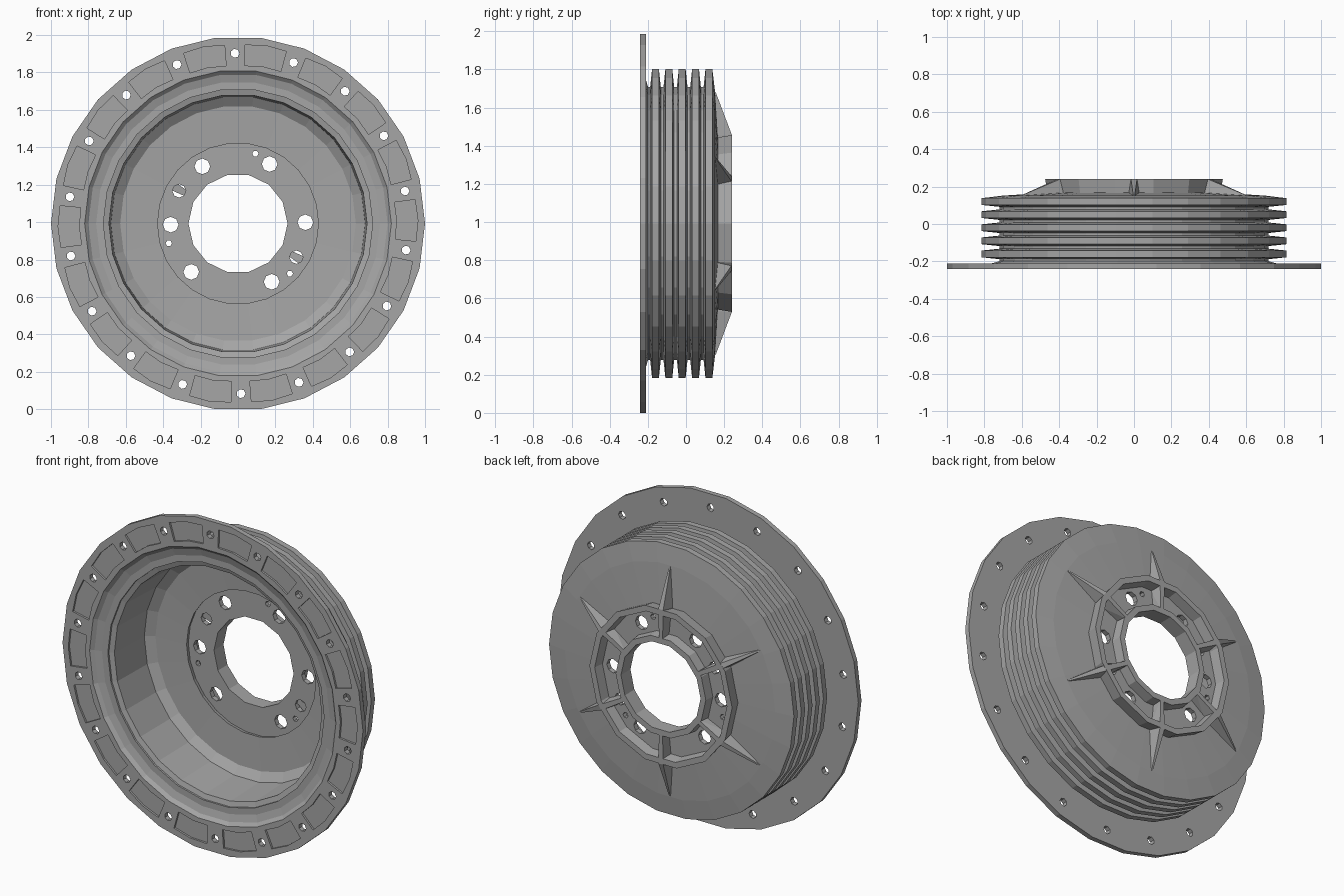
import bpy, bmesh
from math import sin, cos, pi, radians
from mathutils import Vector

if "Cube" in bpy.data.objects:
    bpy.data.objects.remove(bpy.data.objects["Cube"])

SIDES = 26
CENTRE_Z = cos(pi / SIDES)

grey = bpy.data.materials.new("cast_iron_grey")
grey.use_nodes = True
grey.diffuse_color = (0.38, 0.38, 0.38, 1)
grey.node_tree.nodes["Principled BSDF"].inputs["Base Color"].default_value = grey.diffuse_color


def polar(r, angle, y):
    return Vector((r * cos(angle), y, CENTRE_Z + r * sin(angle)))


def finish(bm, name):
    bmesh.ops.recalc_face_normals(bm, faces=bm.faces)
    mesh = bpy.data.meshes.new(name)
    bm.to_mesh(mesh)
    bm.free()
    mesh.materials.append(grey)
    obj = bpy.data.objects.new(name, mesh)
    bpy.context.collection.objects.link(obj)
    return obj


def lathe(name, profile, sides):
    """Spin a closed (radius, y) outline around the wheel axis."""
    bm = bmesh.new()
    rings = [[bm.verts.new(polar(r, 2 * pi * i / sides, y)) for r, y in profile]
             for i in range(sides)]
    n = len(profile)
    for i in range(sides):
        a, b = rings[i], rings[(i + 1) % sides]
        for j in range(n):
            k = (j + 1) % n
            bm.faces.new((a[j], a[k], b[k], b[j]))
    return finish(bm, name)


def prism(bm, outline, y0, y1):
    """Extrude an outline of (radius, angle) points along y."""
    front = [bm.verts.new(polar(r, a, y0)) for r, a in outline]
    back = [bm.verts.new(polar(r, a, y1)) for r, a in outline]
    bm.faces.new(front)
    bm.faces.new(back[::-1])
    n = len(outline)
    for i in range(n):
        k = (i + 1) % n
        bm.faces.new((front[i], back[i], back[k], front[k]))


def hole(bm, r, degrees, size, y0, y1, sides=8):
    c = polar(r, radians(degrees), 0)
    rings = [[bm.verts.new(c + Vector((size * cos(2 * pi * i / sides), y,
                                       size * sin(2 * pi * i / sides))))
              for i in range(sides)] for y in (y0, y1)]
    bm.faces.new(rings[0])
    bm.faces.new(rings[1][::-1])
    for i in range(sides):
        k = (i + 1) % sides
        bm.faces.new((rings[0][i], rings[1][i], rings[1][k], rings[0][k]))


def cut(obj, bm):
    cutter = finish(bm, "cutter")
    cutter.hide_render = True
    mod = obj.modifiers.new("cut", 'BOOLEAN')
    mod.operation = 'DIFFERENCE'
    mod.solver = 'EXACT'
    mod.object = cutter
    deps = bpy.context.evaluated_depsgraph_get()
    mesh = bpy.data.meshes.new_from_object(obj.evaluated_get(deps))
    obj.modifiers.clear()
    obj.data = mesh
    bpy.data.objects.remove(cutter)


# Drum shell: flange, five cooling fins, back plate, hollow inside
profile = [(1.0, -0.24), (1.0, -0.21), (0.72, -0.21)]
for i in range(5):
    c = -0.16 + 0.07 * i
    profile += [(0.72, c - 0.028), (0.815, c - 0.018), (0.815, c + 0.018), (0.72, c + 0.028)]
profile[-1] = (0.70, 0.152)
profile += [(0.44, 0.168), (0.43, 0.125), (0.63, 0.115), (0.68, 0.08),
            (0.69, -0.19), (0.80, -0.222), (0.82, -0.24)]
drum = lathe("drum_shell", profile, SIDES)

# Flange bolt holes and shallow pockets between them
bm = bmesh.new()
for i in range(18):
    angle = 91 + 20 * i
    hole(bm, 0.91, angle, 0.024, -0.3, -0.15, 7)
    mid, half = radians(angle + 10), radians(6.7)
    prism(bm, [(0.845, mid - half), (0.955, mid - half), (0.962, mid),
               (0.955, mid + half), (0.845, mid + half), (0.85, mid)], -0.3, -0.228)
cut(drum, bm)

# Hub with a collar around the bore and an outer wall
hub = lathe("hub", [(0.265, 0.15), (0.46, 0.15), (0.475, 0.24), (0.44, 0.24),
                    (0.43, 0.18), (0.305, 0.18), (0.30, 0.24), (0.265, 0.24)], 14)

# Wheel stud holes, two medium holes and three small holes
bm = bmesh.new()
for angle in (1, 62, 122, 181, 226, -60):
    hole(bm, 0.36, angle, 0.042, 0.1, 0.21)
for angle in (-30, 151):
    hole(bm, 0.36, angle, 0.036, 0.1, 0.21)
for angle in (-44, 76, 196):
    hole(bm, 0.385, angle, 0.017, 0.1, 0.21, 6)
cut(hub, bm)

# Six radial ribs, tapering to a point on the back plate
rib_points = [(0.285, 0.17, 0.012), (0.285, 0.24, 0.012), (0.465, 0.24, 0.016),
              (0.69, 0.155, 0.004), (0.69, 0.14, 0.006), (0.46, 0.155, 0.03)]
for i in range(6):
    angle = radians(30 + 60 * i)
    side = Vector((-sin(angle), 0, cos(angle)))
    bm = bmesh.new()
    for r, y, half in rib_points:
        for s in (-1, 1):
            bm.verts.new(polar(r, angle, y) + side * half * s)
    bmesh.ops.convex_hull(bm, input=bm.verts)
    finish(bm, f"hub_rib_{i + 1}")
